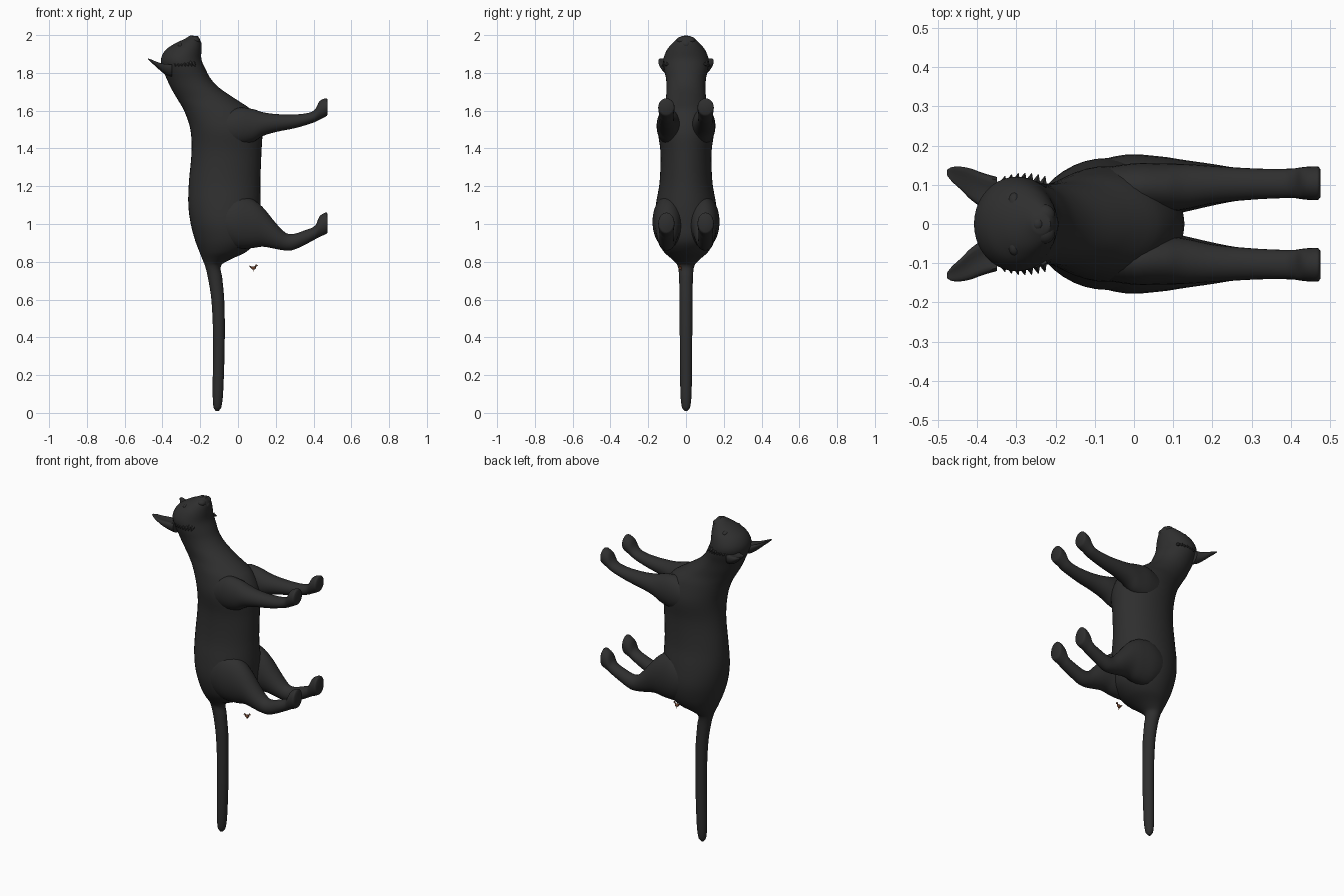
import bpy, bmesh, math
from mathutils import Vector


def material(name, rgb):
    m = bpy.data.materials.new(name)
    m.diffuse_color = (*rgb, 1)
    return m


FUR = material("charcoal fur", (0.028, 0.028, 0.028))
BROWN = material("brown feathers", (0.16, 0.06, 0.03))
ORANGE = material("orange beak and legs", (0.45, 0.16, 0.04))


def finish(name, bm, mat, angle=50):
    bmesh.ops.recalc_face_normals(bm, faces=bm.faces)
    me = bpy.data.meshes.new(name)
    bm.to_mesh(me)
    bm.free()
    ob = bpy.data.objects.new(name, me)
    bpy.context.collection.objects.link(ob)
    me.materials.append(mat)
    bpy.ops.object.select_all(action='DESELECT')
    ob.select_set(True)
    bpy.context.view_layer.objects.active = ob
    bpy.ops.object.shade_smooth_by_angle(angle=math.radians(angle))
    return ob


def smooth_rows(rows, steps):
    """Catmull-Rom through the section rows, spaced by the first value."""
    rows = [Vector(r) for r in rows]
    out = []
    for i in range(len(rows) - 1):
        a, b = rows[i], rows[i + 1]
        h = b[0] - a[0]
        pa = rows[i - 1] if i else a
        nb = rows[i + 2] if i + 2 < len(rows) else b
        ma = (b - pa) / (b[0] - pa[0]) * h
        mb = (nb - a) / (nb[0] - a[0]) * h
        for k in range(steps):
            t = k / steps
            out.append(a * (2*t**3 - 3*t*t + 1) + ma * (t**3 - 2*t*t + t)
                       + b * (3*t*t - 2*t**3) + mb * (t**3 - t*t))
    return out + [rows[-1]]


def loft(name, rows, axis, side=1, segs=32, steps=4, dent=0):
    """Rows: position on axis, low, high, y centre, y half width."""
    bm = bmesh.new()
    rings = []
    for p, lo, hi, yc, ry in smooth_rows(rows, steps):
        c, r = (lo + hi) / 2, (hi - lo) / 2
        ring = []
        for k in range(segs):
            t = 2 * math.pi * k / segs
            s = math.sin(t)
            v = c + r * s * (1 - dent * max(s, 0) ** 2)
            y = side * (yc + ry * math.cos(t))
            ring.append(bm.verts.new((p, y, v) if axis == 'x' else (v, y, p)))
        rings.append(ring)
    for a, b in zip(rings, rings[1:]):
        for k in range(segs):
            n = (k + 1) % segs
            bm.faces.new((a[k], a[n], b[n], b[k]))
    bm.faces.new(rings[0])
    bm.faces.new(rings[-1])
    return finish(name, bm, FUR)


def blob(name, centre, radii, mat=FUR, segs=16):
    bm = bmesh.new()
    bmesh.ops.create_uvsphere(bm, u_segments=segs, v_segments=segs // 2, radius=1)
    for v in bm.verts:
        v.co = Vector(v.co[i] * radii[i] + centre[i] for i in range(3))
    return finish(name, bm, mat)


def spike(name, base, tip, radius, mat=FUR, segs=6):
    base, tip = Vector(base), Vector(tip)
    d = tip - base
    bm = bmesh.new()
    bmesh.ops.create_cone(bm, cap_ends=True, segments=segs, radius1=radius,
                          radius2=radius * 0.1, depth=d.length)
    q = d.to_track_quat('Z', 'Y')
    for v in bm.verts:
        v.co = q @ v.co + (base + tip) / 2
    return finish(name, bm, mat, 30)


# Tail, trunk, neck and head as one continuous skin: z, back, belly, y, half width
loft("tail_body_and_head", [
    (0.01, -.118, -.102, 0, .008), (0.03, -.130, -.088, 0, .022),
    (0.12, -.134, -.078, 0, .030), (0.40, -.132, -.070, 0, .033),
    (0.60, -.141, -.073, 0, .035), (0.72, -.160, -.084, 0, .037),
    (0.78, -.175, -.090, 0, .045), (0.81, -.187, -.045, 0, .070),
    (0.85, -.203, .040, 0, .115), (0.91, -.226, .100, 0, .150),
    (1.00, -.250, .115, 0, .168), (1.10, -.263, .120, 0, .160),
    (1.22, -.260, .118, 0, .140), (1.38, -.246, .124, 0, .135),
    (1.50, -.252, .125, 0, .148), (1.60, -.285, .075, 0, .128),
    (1.66, -.320, -.010, 0, .108), (1.72, -.355, -.098, 0, .103),
    (1.77, -.378, -.145, 0, .106), (1.82, -.398, -.172, 0, .116),
    (1.87, -.408, -.193, 0, .120), (1.92, -.385, -.194, 0, .102),
    (1.955, -.335, -.195, 0, .074), (1.98, -.282, -.203, 0, .047),
    (1.995, -.258, -.213, 0, .022)], 'z', segs=40)

for side, tag in ((1, "left"), (-1, "right")):
    # Legs: x, low, high, y centre, half width
    loft(tag + "_front_leg", [
        (-.12, 1.43, 1.57, .085, .050), (0, 1.42, 1.615, .094, .061),
        (.08, 1.435, 1.608, .093, .061), (.13, 1.465, 1.592, .095, .058),
        (.20, 1.487, 1.582, .100, .048), (.30, 1.507, 1.580, .102, .040),
        (.38, 1.530, 1.590, .103, .037), (.41, 1.541, 1.610, .104, .038),
        (.43, 1.551, 1.648, .104, .041), (.455, 1.564, 1.663, .104, .043),
        (.47, 1.573, 1.665, .104, .042), (.475, 1.580, 1.658, .104, .036)],
        'x', side, 24)
    loft(tag + "_hind_leg", [
        (-.12, .93, 1.10, .085, .070), (-.02, .875, 1.15, .095, .082),
        (.07, .872, 1.135, .095, .077), (.13, .880, 1.090, .097, .066),
        (.20, .868, 1.005, .100, .053), (.25, .860, .955, .101, .044),
        (.29, .862, .947, .102, .040), (.35, .888, .965, .103, .037),
        (.41, .920, .993, .104, .038), (.43, .931, 1.038, .104, .041),
        (.455, .942, 1.057, .104, .043), (.47, .950, 1.060, .104, .042),
        (.475, .957, 1.052, .104, .036)], 'x', side, 24)
    # Cupped ears
    loft(tag + "_ear", [
        (-.477, 1.872, 1.878, .131, .007), (-.465, 1.860, 1.878, .127, .018),
        (-.44, 1.838, 1.872, .116, .030), (-.415, 1.815, 1.868, .101, .040),
        (-.385, 1.792, 1.868, .086, .044), (-.35, 1.780, 1.870, .078, .042)],
        'x', side, 20, dent=0.7)
    # Eyes and muzzle pads
    blob(tag + "_eye", (-.305, side * .055, 1.942), (.016, .025, .015))
    blob(tag + "_muzzle_pad", (-.228, side * .022, 1.972), (.027, .028, .020))
    # Cheek fur tufts
    for i in range(7):
        x = -.335 + i * .017
        y = .098 + .008 * math.sin(math.pi * i / 6)
        spike(tag + "_cheek_tuft", (x, side * y, 1.85 + .005 * (i % 2)),
              (x + .006, side * (y + .024), 1.835), .012)

# Nose and chin
blob("nose", (-.245, 0, 1.988), (.014, .016, .011))
blob("chin", (-.212, 0, 1.952), (.020, .026, .022))

# Small bird beside the tail
BY = -.03
blob("bird_body", (.082, BY, .767), (.013, .009, .009), BROWN, 12)
blob("bird_head", (.097, BY, .780), (.006, .005, .006), BROWN, 12)
spike("bird_neck", (.087, BY, .768), (.097, BY, .782), .006, BROWN)
spike("bird_beak", (.101, BY, .780), (.108, BY, .778), .002, ORANGE)
for k in (-1, 0, 1):
    spike("bird_tail_feather", (.075, BY, .767),
          (.061, BY + .004 * k, .777 + .003 * k), .005, BROWN)
for s in (-1, 1):
    spike("bird_leg", (.083, BY + .004 * s, .762), (.084, BY + .004 * s, .745), .002, ORANGE)
